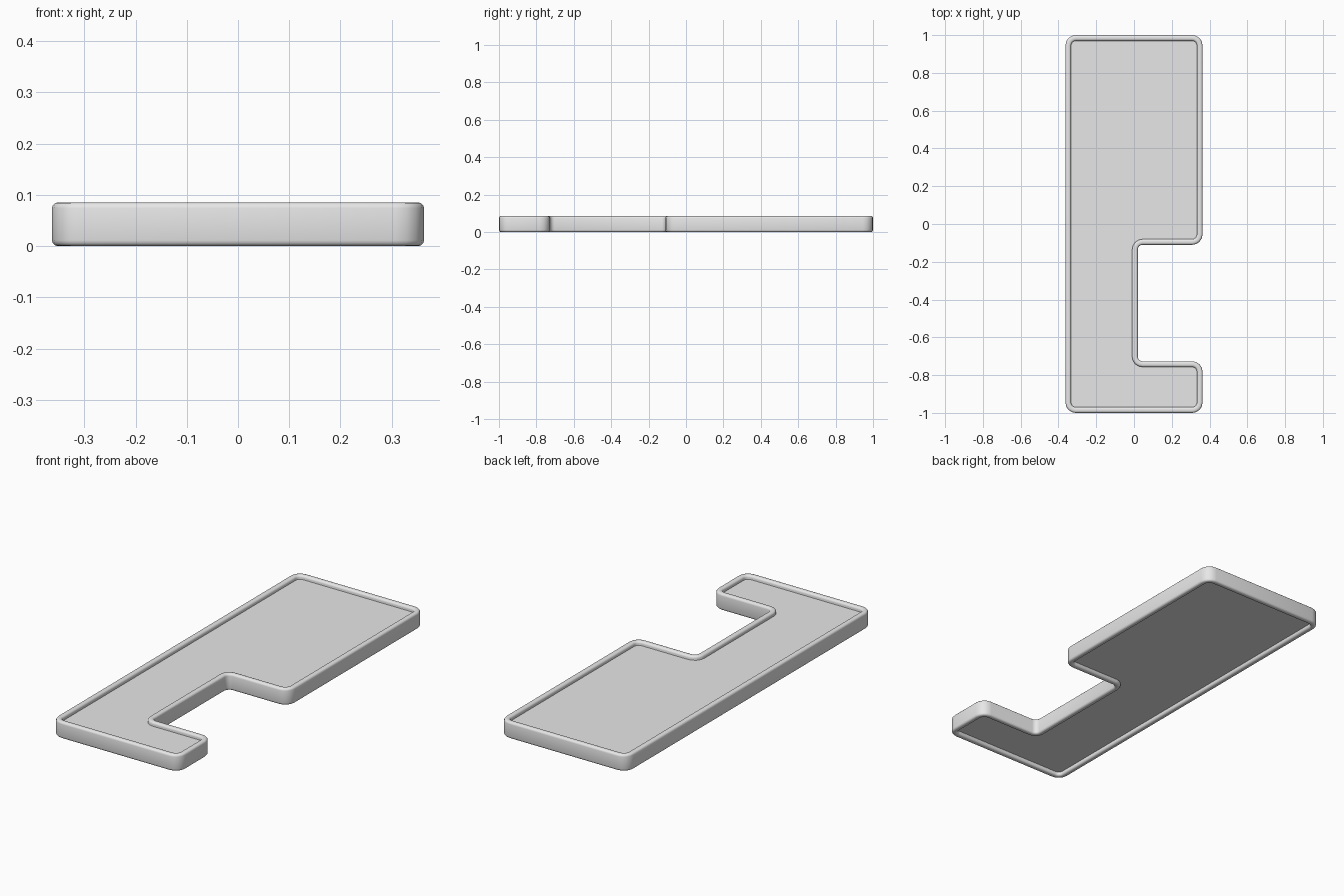
import bpy
import bmesh
from math import cos, sin, pi
from mathutils import Vector

cube = bpy.data.objects.get("Cube")
if cube:
    bpy.data.objects.remove(cube, do_unlink=True)

HEIGHT = 0.085       # full height of the rim
HALF_WALL = 0.015    # half of the rim width
RADIUS = 0.04        # corner radius on the rim centre line
ROUND = 0.011        # rounding of the rim edges
RECESS = 0.02        # depth of the panel below the rim, both sides

grey = bpy.data.materials.new("light grey")
grey.use_nodes = True
colour = (0.8, 0.8, 0.8, 1)
grey.diffuse_color = colour
grey.node_tree.nodes["Principled BSDF"].inputs["Base Color"].default_value = colour


def rounded_path(corners, radius, steps):
    """Closed path with rounded corners: list of (point, outward normal)."""
    path = []
    for i, p in enumerate(corners):
        a = (corners[i - 1] - p).normalized()
        b = (corners[(i + 1) % len(corners)] - p).normalized()
        side = 1 if b.cross(a) > 0 else -1
        centre = p + (a + b) * radius
        for k in range(steps + 1):
            t = k / steps * pi / 2
            d = -(b * cos(t) + a * sin(t))
            path.append((centre + d * radius, d * side))
    return path


def rounded_section(half_width, height, radius, steps):
    """Cross-section of the rim as (offset, z) pairs."""
    section = []
    for q, (sx, sz) in enumerate([(1, 1), (-1, 1), (-1, -1), (1, -1)]):
        for k in range(steps + 1):
            t = (q + k / steps) * pi / 2
            section.append((sx * (half_width - radius) + radius * cos(t),
                            height / 2 + sz * (height / 2 - radius) + radius * sin(t)))
    return section


def add_object(name, bm):
    bmesh.ops.recalc_face_normals(bm, faces=bm.faces)
    mesh = bpy.data.meshes.new(name)
    bm.to_mesh(mesh)
    bm.free()
    mesh.materials.append(grey)
    obj = bpy.data.objects.new(name, mesh)
    bpy.context.collection.objects.link(obj)
    return obj


# Outline: long rectangle with a notch in its left side
X, Y = 0.348, 0.985
notch_x, notch_back, notch_front = 0.005, -0.095, -0.742
corners = [Vector(c) for c in (
    (-X, -Y), (X, -Y), (X, notch_front), (notch_x, notch_front),
    (notch_x, notch_back), (X, notch_back), (X, Y), (-X, Y))]
path = rounded_path(corners, RADIUS, 4)

# Rim: rounded section swept along the outline
bm = bmesh.new()
section = rounded_section(HALF_WALL, HEIGHT, ROUND, 3)
rings = [[bm.verts.new((*(p + n * d), z)) for d, z in section] for p, n in path]
for i, ring in enumerate(rings):
    last = rings[i - 1]
    for j in range(len(ring)):
        bm.faces.new((last[j - 1], last[j], ring[j], ring[j - 1]))
rim = add_object("rim", bm)
bpy.ops.object.select_all(action='DESELECT')
rim.select_set(True)
bpy.context.view_layer.objects.active = rim
bpy.ops.object.shade_smooth_by_angle(angle=pi / 4)

# Panel: flat slab set inside the rim
bm = bmesh.new()
base = bm.faces.new([bm.verts.new((*p, RECESS)) for p, n in path])
top = bmesh.ops.extrude_face_region(bm, geom=[base], use_keep_orig=True)
bmesh.ops.translate(bm, vec=(0, 0, HEIGHT - 2 * RECESS),
                    verts=[v for v in top["geom"] if isinstance(v, bmesh.types.BMVert)])
add_object("panel", bm)
